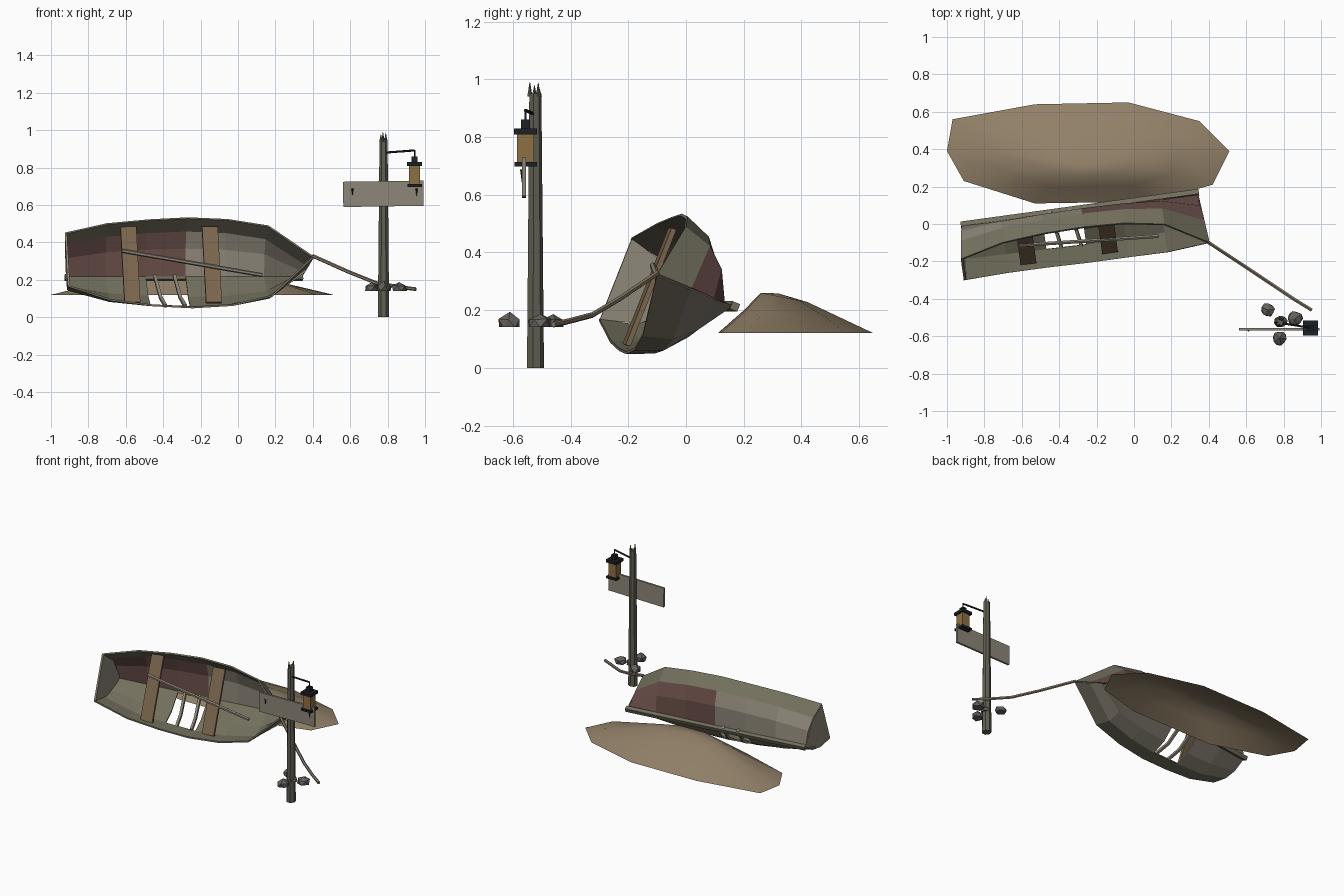
import bpy, bmesh, math, random
from mathutils import Vector, Matrix

if "Cube" in bpy.data.objects:
    bpy.data.objects.remove(bpy.data.objects["Cube"])

random.seed(4)

def mat(name, r, g, b):
    m = bpy.data.materials.new(name)
    m.diffuse_color = (r, g, b, 1)
    m.use_nodes = True
    m.node_tree.nodes["Principled BSDF"].inputs["Base Color"].default_value = m.diffuse_color
    return m

GREY = mat("weathered_wood", .27, .24, .19)
DARK = mat("mossy_wood", .17, .16, .11)
RED = mat("faded_red", .14, .075, .065)
BENCH = mat("bench_wood", .20, .135, .075)
SAND = mat("sand", .29, .22, .14)
POST = mat("post_wood", .12, .115, .085)
SIGN = mat("sign_wood", .27, .24, .19)
IRON = mat("iron", .012, .014, .018)
GLASS = mat("amber_glass", .27, .16, .06)
ROPE = mat("rope", .25, .20, .14)
STONE = mat("stone", .13, .12, .11)

def finish(name, bm, mats, M=None, recalc=True):
    if recalc:
        bmesh.ops.recalc_face_normals(bm, faces=bm.faces)
    me = bpy.data.meshes.new(name)
    bm.to_mesh(me)
    bm.free()
    for m in mats:
        me.materials.append(m)
    ob = bpy.data.objects.new(name, me)
    bpy.context.collection.objects.link(ob)
    if M:
        ob.matrix_world = M
    return ob

def box(name, c, size, m, M=None, rot=None):
    bm = bmesh.new()
    T = Matrix.Translation(c) @ (rot or Matrix()) @ Matrix.Diagonal((*size, 1))
    bmesh.ops.create_cube(bm, size=1, matrix=T)
    return finish(name, bm, [m], M)

def cone(name, c, r1, r2, h, n, m, rot=None):
    bm = bmesh.new()
    T = Matrix.Translation(c) @ (rot or Matrix()) @ Matrix.Translation((0, 0, h / 2))
    bmesh.ops.create_cone(bm, cap_ends=True, segments=n, radius1=r1, radius2=r2, depth=h, matrix=T)
    return finish(name, bm, [m])

def tube(name, pts, r, n, m, M=None):
    bm = bmesh.new()
    pts = [Vector(p) for p in pts]
    rings = []
    for i, p in enumerate(pts):
        d = (pts[min(i + 1, len(pts) - 1)] - pts[max(i - 1, 0)]).normalized()
        a = d.cross(Vector((0, 0, 1)) if abs(d.z) < .9 else Vector((1, 0, 0))).normalized()
        b = d.cross(a)
        rings.append([bm.verts.new(p + r * (a * math.cos(t) + b * math.sin(t)))
                      for t in (2 * math.pi * (k + .5) / n for k in range(n))])
    for A, B in zip(rings, rings[1:]):
        for k in range(n):
            bm.faces.new((A[k], A[(k + 1) % n], B[(k + 1) % n], B[k]))
    bm.faces.new(rings[0])
    bm.faces.new(rings[-1])
    return finish(name, bm, [m], M)

# boat frame: x along keel, y across, z out of the open side (boat lies on its side)
L = Vector((.99, .136, 0)).normalized()
U = Vector((.126, -.92, .37))
U = (U - L * U.dot(L)).normalized()
W = U.cross(L)
BOAT = Matrix((L, W, U)).transposed().to_4x4()
BOAT.translation = (-.92, -.01, .215)

# hull: stations of (keel s, gunwale s, half width, height)
stations = [(0, -.03, .156, .25), (.215, .205, .224, .215), (.43, .43, .25, .205), (.645, .645, .262, .205),
            (.86, .86, .25, .21), (1.07, 1.075, .205, .23), (1.275, 1.30, .004, .29)]
half = [(1, 1), (.85, .55), (.55, .25)]
profile = [(-a, b) for a, b in half] + [(0, 0)] + half[::-1]
bm = bmesh.new()
grid = [[bm.verts.new((k + (g - k) * b, a * w, b * h)) for a, b in profile]
        for k, g, w, h in stations]
for i in range(6):
    for j in range(6):
        if i == 2 and j in (1, 2):      # broken-out planks
            continue
        f = bm.faces.new((grid[i][j], grid[i][j + 1], grid[i + 1][j + 1], grid[i + 1][j]))
        f.material_index = 3 if j in (0, 5) else 2 if j < 3 else (0 if i < 3 else 1)
hull = finish("hull", bm, [GREY, RED, GREY, DARK], BOAT, recalc=False)
sol = hull.modifiers.new("shell", "SOLIDIFY")
sol.thickness = .01
sol.offset = -1
sol.material_offset = 1

# transom plate, cut narrower than the hull so gaps show
bm = bmesh.new()
outline = [(-.15, .25), (-.115, .12), (0, .0), (.115, .12), (.15, .25)]
f = bm.faces.new([bm.verts.new((-.03 * z / .25, y, z)) for y, z in outline])
r = bmesh.ops.extrude_face_region(bm, geom=[f])
bmesh.ops.translate(bm, vec=(.012, 0, 0), verts=[v for v in r["geom"] if isinstance(v, bmesh.types.BMVert)])
finish("transom", bm, [GREY], BOAT)

# keel, seats, ribs and pole
box("keel", (.637, 0, -.006), (1.285, .028, .028), DARK, BOAT)
for i, s in enumerate((.325, .765)):
    box(f"seat_{i + 1}", (s, 0, .175), (.085, .435, .018), BENCH, BOAT)
for i, s in enumerate((.497, .603)):
    tube(f"rib_{i + 1}", [(s - .02, .02, .0), (s, -.14, .055), (s + .015, -.215, .12)], .012, 4, GREY, BOAT)
tube("broken_oar", [(-.62, -.115, .355), (.13, -.065, .225)], .011, 6, GREY)

# sand mound: outline rings drawn in toward an off-centre peak
bm = bmesh.new()
outline = [(.51, .39), (.35, .55), (-.03, .65), (-.53, .64), (-.97, .56),
           (-1, .39), (-.91, .23), (-.53, .11), (.1, .12), (.42, .21)]
C = Vector((-.25, .38))
rings = []
for sc, z, tilt, sh in ((1, .12, 0, 0), (.67, .18, .018, 0), (.3, .244, .016, -.04)):
    ring = []
    for p in outline:
        q = C + (Vector(p) - C) * sc
        t = (p[1] - C.y) / .27
        ring.append(bm.verts.new((q.x, q.y + sh, z - tilt * t)))
    rings.append(ring)
for A, B in zip(rings, rings[1:]):
    for k in range(10):
        bm.faces.new((A[k], A[(k + 1) % 10], B[(k + 1) % 10], B[k]))
peak = bm.verts.new((C.x, C.y - .06, .258))
for k in range(10):
    bm.faces.new((rings[2][k], rings[2][(k + 1) % 10], peak))
for f in bm.faces:
    f.smooth = True
finish("sand_mound", bm, [SAND], recalc=False)

# mooring post with splintered top
cone("post", (.778, -.523, 0), .031, .022, .95, 7, POST)
for i, (x, y, h) in enumerate(((.764, -.525, .03), (.775, -.541, .042), (.79, -.512, .04), (.778, -.508, .02))):
    cone(f"splinter_{i + 1}", (x, y, .94), .009, .001, h + .008, 4, POST)

# sign board with nails
box("sign_board", (.777, -.562, .66), (.43, .014, .135), SIGN, rot=Matrix.Rotation(-.015, 4, 'Y'))
for i, x in enumerate((.612, .955)):
    cone(f"sign_crack_{i + 1}", (x, -.567, .687), .008, .001, .05, 4, IRON, Matrix.Rotation(math.pi, 4, 'X'))

# lantern on its arm
lx, ly = .944, -.556
tube("lantern_arm", [(.785, -.53, .88), (lx, ly, .892)], .006, 5, IRON)
tube("lantern_hook", [(lx, ly, .895), (lx, ly, .84)], .004, 5, IRON)
box("lantern_base", (lx, ly, .705), (.078, .078, .015), IRON)
box("lantern_glass", (lx, ly, .76), (.058, .058, .1), GLASS)
box("lantern_cap", (lx, ly, .819), (.08, .08, .02), IRON)
box("lantern_vent", (lx, ly, .844), (.032, .032, .032), IRON)

# rope from bow to post
tube("rope", [(.40, -.10, .328), (.59, -.225, .243), (.74, -.325, .183), (.86, -.405, .162), (.95, -.46, .15)],
     .010, 6, ROPE)

# rocks around the post
for i, (x, y, r) in enumerate(((.715, -.46, .042), (.862, -.505, .044), (.78, -.61, .043), (.79, -.52, .036))):
    bm = bmesh.new()
    bmesh.ops.create_icosphere(bm, subdivisions=1, radius=r,
                               matrix=Matrix.Rotation(random.uniform(0, 6), 4, 'Z'))
    for v in bm.verts:
        v.co *= random.uniform(.85, 1.08)
        v.co.z = max(v.co.z, -.008)
    finish(f"rock_{i + 1}", bm, [STONE], Matrix.Translation((x, y, .149)))
